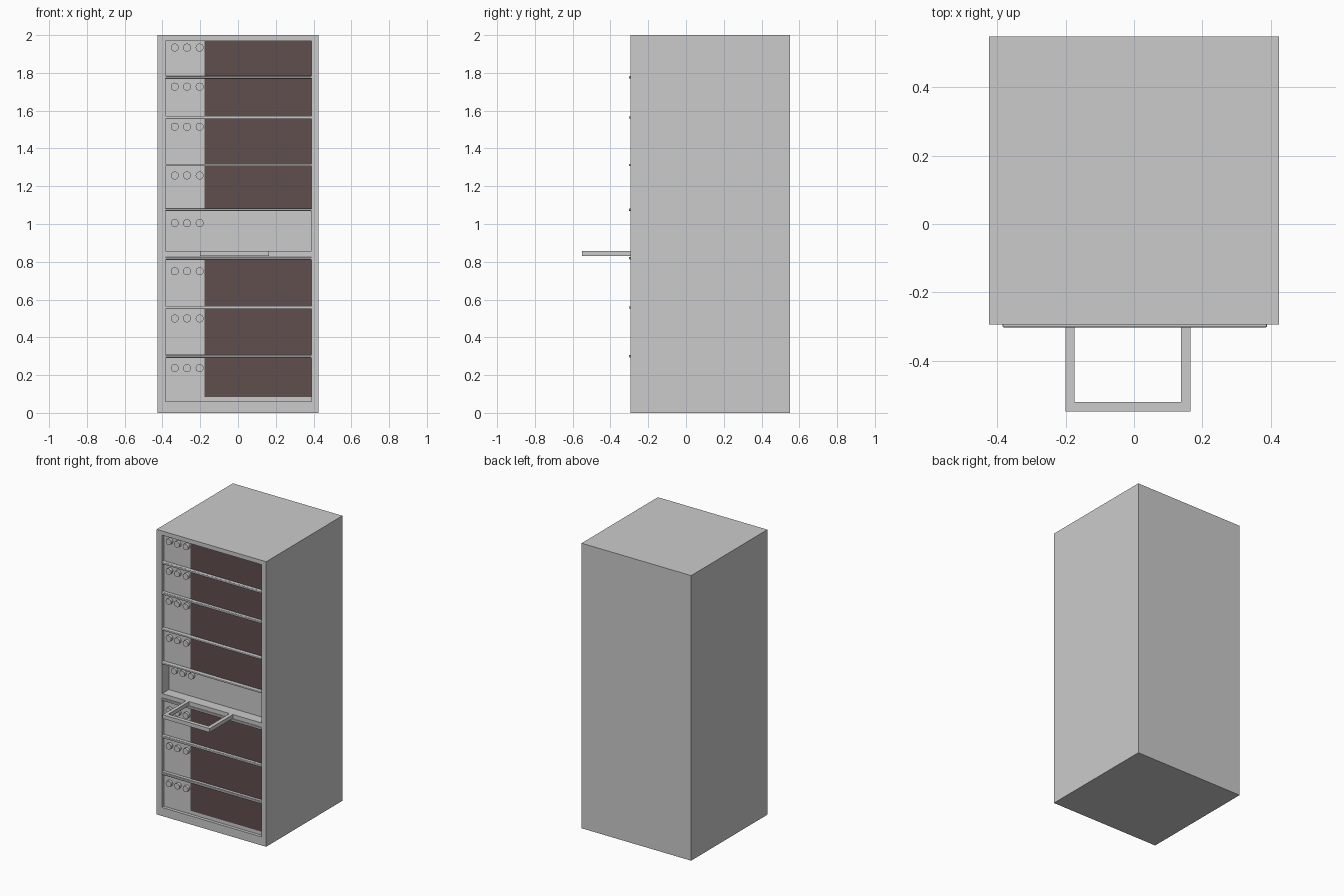
import bpy, bmesh, math
from mathutils import Matrix

if "Cube" in bpy.data.objects:
    bpy.data.objects.remove(bpy.data.objects["Cube"])

X0, X1 = -0.385, 0.39          # bay sides
FRONT, BACK = -0.295, 0.55
SHALLOW, DEEP = 0.022, 0.08
# (top, bottom, knob height) of each bay, top to bottom
BAYS = [(1.97, 1.783, 1.934), (1.77, 1.571, 1.727), (1.557, 1.317, 1.515),
        (1.307, 1.081, 1.257), (1.07, 0.828, 1.005), (0.81, 0.565, 0.75),
        (0.55, 0.31, 0.50), (0.29, 0.06, 0.237)]
OPEN = 4                       # the bay with the pulled-out tray


def material(name, r, g, b):
    m = bpy.data.materials.new(name)
    m.diffuse_color = (r, g, b, 1)
    m.use_nodes = True
    m.node_tree.nodes["Principled BSDF"].inputs["Base Color"].default_value = m.diffuse_color
    return m


grey = material("cabinet_grey", 0.56, 0.56, 0.56)
brown = material("dark_panel", 0.115, 0.077, 0.075)


def finish(name, bm, mat=None):
    bmesh.ops.recalc_face_normals(bm, faces=bm.faces)
    me = bpy.data.meshes.new(name)
    bm.to_mesh(me)
    bm.free()
    ob = bpy.data.objects.new(name, me)
    bpy.context.collection.objects.link(ob)
    if mat:
        me.materials.append(mat)
    return ob


def box(name, x, y, z, mat=None):
    bm = bmesh.new()
    bmesh.ops.create_cube(bm, size=1)
    for v in bm.verts:
        v.co = [r[0] if c < 0 else r[1] for c, r in zip(v.co, (x, y, z))]
    return finish(name, bm, mat)


def depth(i):
    return DEEP if i == OPEN else SHALLOW


# cabinet: front frame grid with recessed bays, then drawn back into a box
bm = bmesh.new()


def quad(*pts):
    bm.faces.new([bm.verts.new(p) for p in pts])


xs = [-0.425, X0, X1, 0.425]
zs = [2.0] + [z for b in BAYS for z in b[:2]] + [0.0]
for r in range(len(zs) - 1):
    t, b = zs[r], zs[r + 1]
    for c in range(3):
        l, rt = xs[c], xs[c + 1]
        f = [(l, FRONT, b), (rt, FRONT, b), (rt, FRONT, t), (l, FRONT, t)]
        if c == 1 and r % 2:
            y = FRONT + depth(r // 2)
            k = [(p[0], y, p[2]) for p in f]
            quad(*k)
            for i in range(4):
                j = (i + 1) % 4
                quad(f[i], f[j], k[j], k[i])
        else:
            quad(*f)
bmesh.ops.remove_doubles(bm, verts=bm.verts, dist=1e-5)
rim = [e for e in bm.edges if e.is_boundary]
ext = bmesh.ops.extrude_edge_only(bm, edges=rim)["geom"]
for v in ext:
    if isinstance(v, bmesh.types.BMVert):
        v.co.y = BACK
bmesh.ops.holes_fill(bm, edges=[e for e in bm.edges if e.is_boundary], sides=0)
finish("cabinet", bm, grey)

for i, (top, bottom, knob_z) in enumerate(BAYS):
    y = FRONT + depth(i)
    # dark panels
    if i != OPEN:
        low = 0.085 if i == 7 else bottom
        box(f"dark_panel_{i + 1}", (-0.177, X1), (y - 0.002, y), (low, top), brown)
    # knobs
    bm = bmesh.new()
    for x in (-0.335, -0.27, -0.203):
        bmesh.ops.create_cone(
            bm, cap_ends=True, segments=24, radius1=0.021, radius2=0.021, depth=0.02,
            matrix=Matrix.Translation((x, y - 0.01, knob_z)) @ Matrix.Rotation(math.pi / 2, 4, 'X'))
    knobs = finish(f"knobs_{i + 1}", bm)
    bpy.context.view_layer.objects.active = knobs
    knobs.select_set(True)
    bpy.ops.object.shade_smooth_by_angle()
    knobs.select_set(False)
    # rounded lips on the rails between bays
    if i < 7:
        mid = (bottom + BAYS[i + 1][0]) / 2
        lip = box(f"rail_lip_{i + 1}", (X0, X1), (-0.303, FRONT + 0.01), (mid - 0.006, mid + 0.006))
        bev = lip.modifiers.new("round", 'BEVEL')
        bev.width, bev.segments = 0.004, 2

# open bay: light back panel and tray
box("open_bay_back", (X0, X1), (-0.217, -0.215), (0.828, 1.07))
box("tray", (X0, X1), (FRONT + 0.004, -0.215), (0.828, 0.857))

# U-shaped tray handle
bm = bmesh.new()
outline = [(-0.2, -0.291), (-0.2, -0.55), (0.165, -0.55), (0.165, -0.291),
           (0.138, -0.291), (0.138, -0.522), (-0.175, -0.522), (-0.175, -0.291)]
face = bm.faces.new([bm.verts.new((x, y, 0.83)) for x, y in outline])
up = bmesh.ops.extrude_face_region(bm, geom=[face], use_keep_orig=True)["geom"]
for v in up:
    if isinstance(v, bmesh.types.BMVert):
        v.co.z = 0.857
finish("tray_handle", bm)
